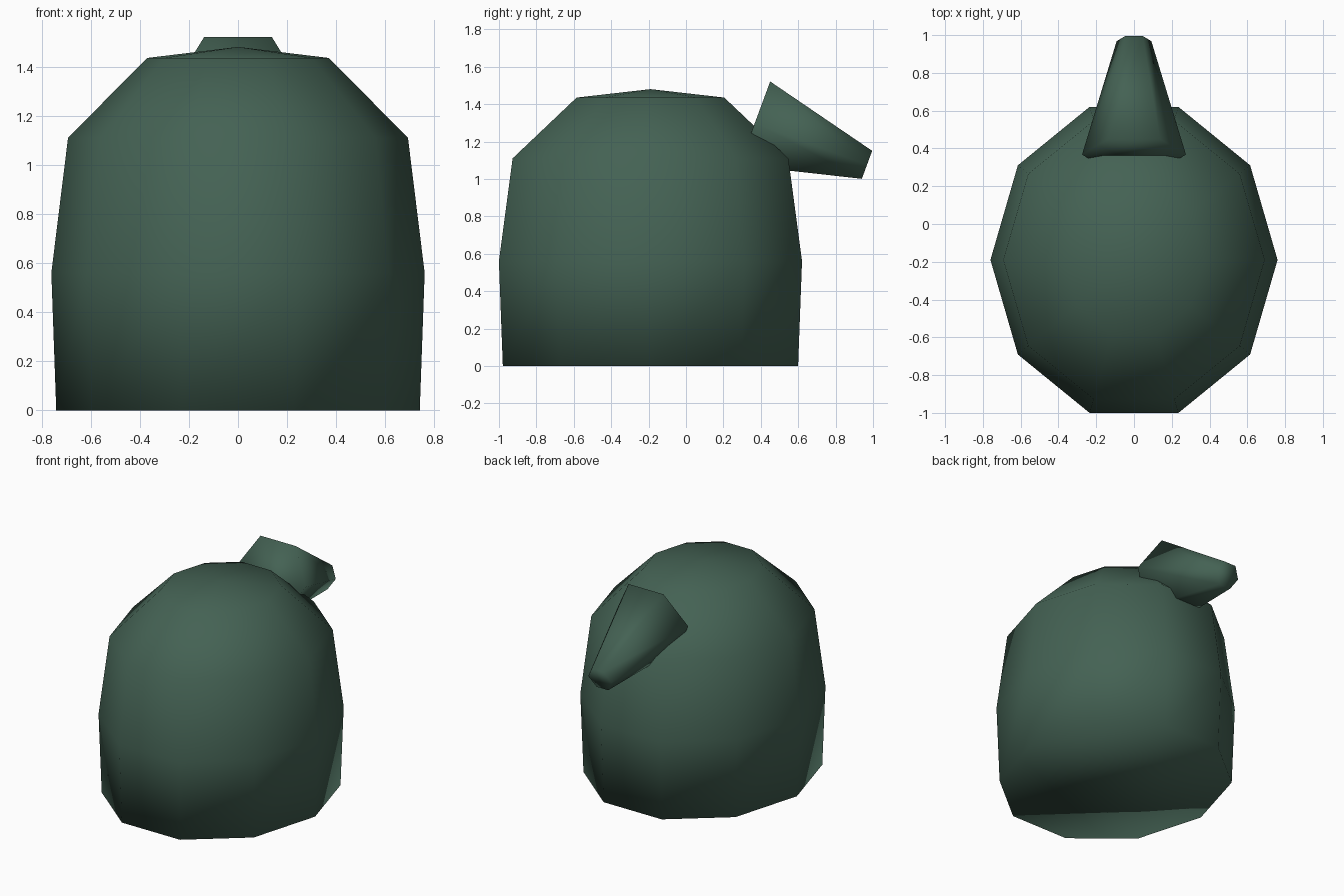
import bpy, bmesh, math
from mathutils import Matrix

if "Cube" in bpy.data.objects:
    bpy.data.objects.remove(bpy.data.objects["Cube"])

green = bpy.data.materials.new("dark green")
green.diffuse_color = (0.058, 0.122, 0.088, 1.0)
green.use_nodes = True
green.node_tree.nodes["Principled BSDF"].inputs["Base Color"].default_value = green.diffuse_color


def loft(name, sides, rings, matrix, apex=None):
    """Stack elliptical rings (rx, ry, z); close the end with a cap or an apex."""
    bm = bmesh.new()
    loops = []
    for rx, ry, z in rings:
        angles = [2 * math.pi * i / sides for i in range(sides)]
        loops.append([bm.verts.new((rx * math.cos(a), ry * math.sin(a), z)) for a in angles])
    for low, high in zip(loops, loops[1:]):
        for i in range(sides):
            j = (i + 1) % sides
            bm.faces.new((low[i], low[j], high[j], high[i]))
    bm.faces.new(loops[0][::-1])
    if apex is None:
        bm.faces.new(loops[-1])
    else:
        tip = bm.verts.new((0, 0, apex))
        for i in range(sides):
            bm.faces.new((loops[-1][i], loops[-1][(i + 1) % sides], tip))
    bm.transform(matrix)
    bmesh.ops.recalc_face_normals(bm, faces=bm.faces)
    for f in bm.faces:
        f.smooth = True
    mesh = bpy.data.meshes.new(name)
    bm.to_mesh(mesh)
    bm.free()
    mesh.materials.append(green)
    obj = bpy.data.objects.new(name, mesh)
    bpy.context.collection.objects.link(obj)
    return obj


# Domed ten-sided body
loft("body", 10,
     [(0.74, 0.83, 0.0), (0.76, 0.852, 0.56), (0.692, 0.775, 1.11), (0.37, 0.415, 1.435)],
     Matrix.Translation((0, -0.19, 0)), apex=1.48)

# Six-sided tapered spout, tilted down towards the back
loft("spout", 6,
     [(0.275, 0.275, 0.0), (0.092, 0.092, 0.64)],
     Matrix.Translation((0, 0.3675, 1.2975)) @ Matrix.Rotation(math.radians(-110.3), 4, 'X'))
